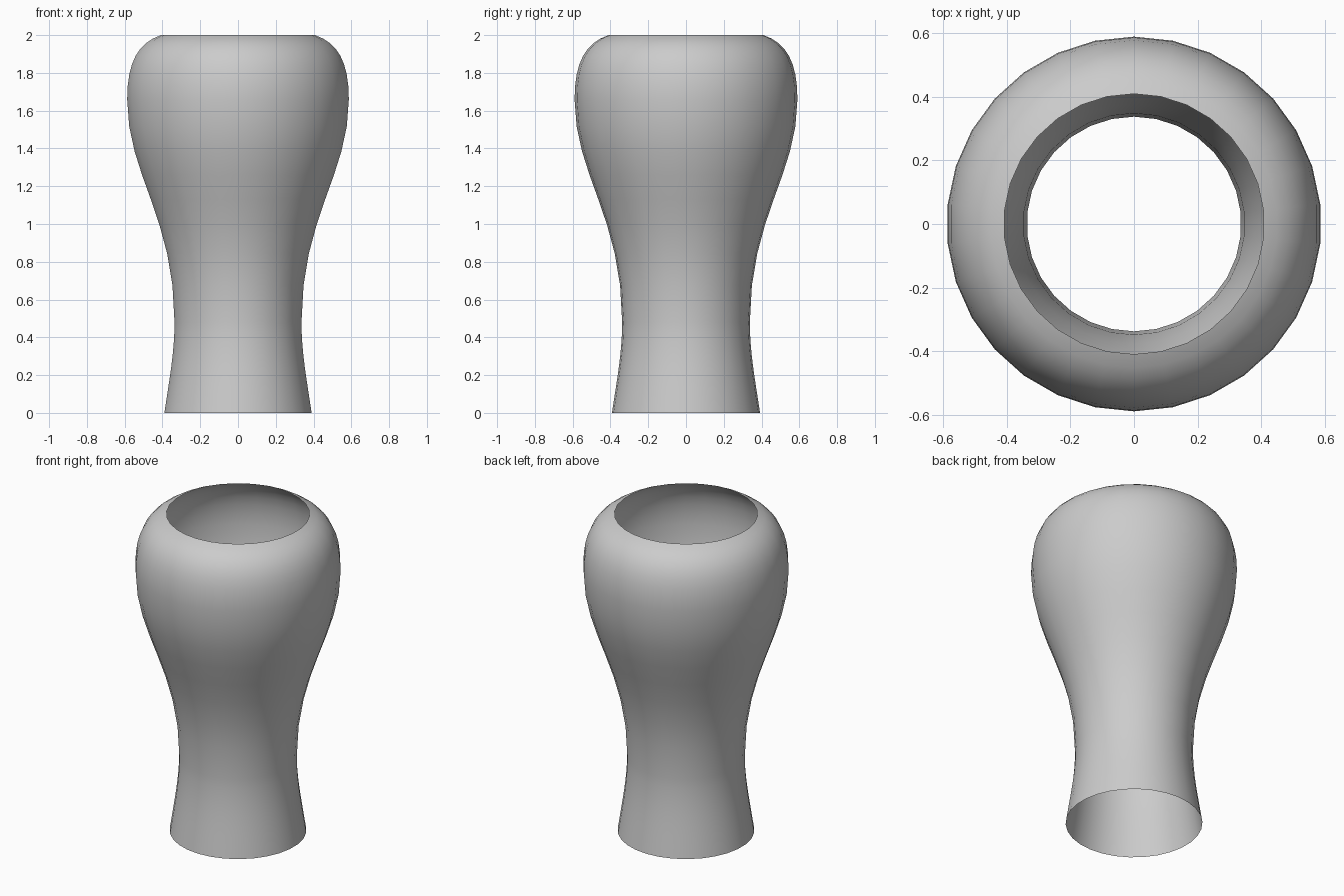
import bpy, bmesh, math
from mathutils import Vector, Matrix
from mathutils.geometry import interpolate_bezier

cube = bpy.data.objects.get("Cube")
if cube:
    bpy.data.objects.remove(cube, do_unlink=True)

SIDES = 30
STEPS = 9

# Plain grey material
grey = bpy.data.materials.new("plain_grey")
grey.use_nodes = True
colour = (0.6, 0.6, 0.6, 1)
grey.diffuse_color = colour
grey.node_tree.nodes["Principled BSDF"].inputs["Base Color"].default_value = colour

# Profile as Bezier spans (radius, height): flared foot, waist to belly, shoulder to rim
spans = [
    [(0.392, 0), (0.365, 0.18), (0.338, 0.32), (0.338, 0.48)],
    [(0.338, 0.48), (0.338, 1.04), (0.59, 1.26), (0.59, 1.66)],
    [(0.59, 1.66), (0.59, 1.86), (0.53, 1.96), (0.41, 2.0)],
]
profile = []
for span in spans:
    points = interpolate_bezier(*[Vector((0, r, z)) for r, z in span], STEPS)
    profile += points if not profile else points[1:]

# Open vase shell: one ring per profile point, bridged with quads
bm = bmesh.new()
turns = [Matrix.Rotation(math.tau * i / SIDES, 3, 'Z') for i in range(SIDES)]
rings = [[bm.verts.new(turn @ p) for turn in turns] for p in profile]
for low, high in zip(rings, rings[1:]):
    for i in range(SIDES):
        j = (i + 1) % SIDES
        bm.faces.new((low[i], low[j], high[j], high[i]))
mesh = bpy.data.meshes.new("vase_shell")
bm.to_mesh(mesh)
bm.free()
mesh.materials.append(grey)
vase = bpy.data.objects.new("vase_shell", mesh)
bpy.context.collection.objects.link(vase)

# Smooth shading
bpy.context.view_layer.objects.active = vase
vase.select_set(True)
bpy.ops.object.shade_smooth_by_angle(angle=math.radians(40))
